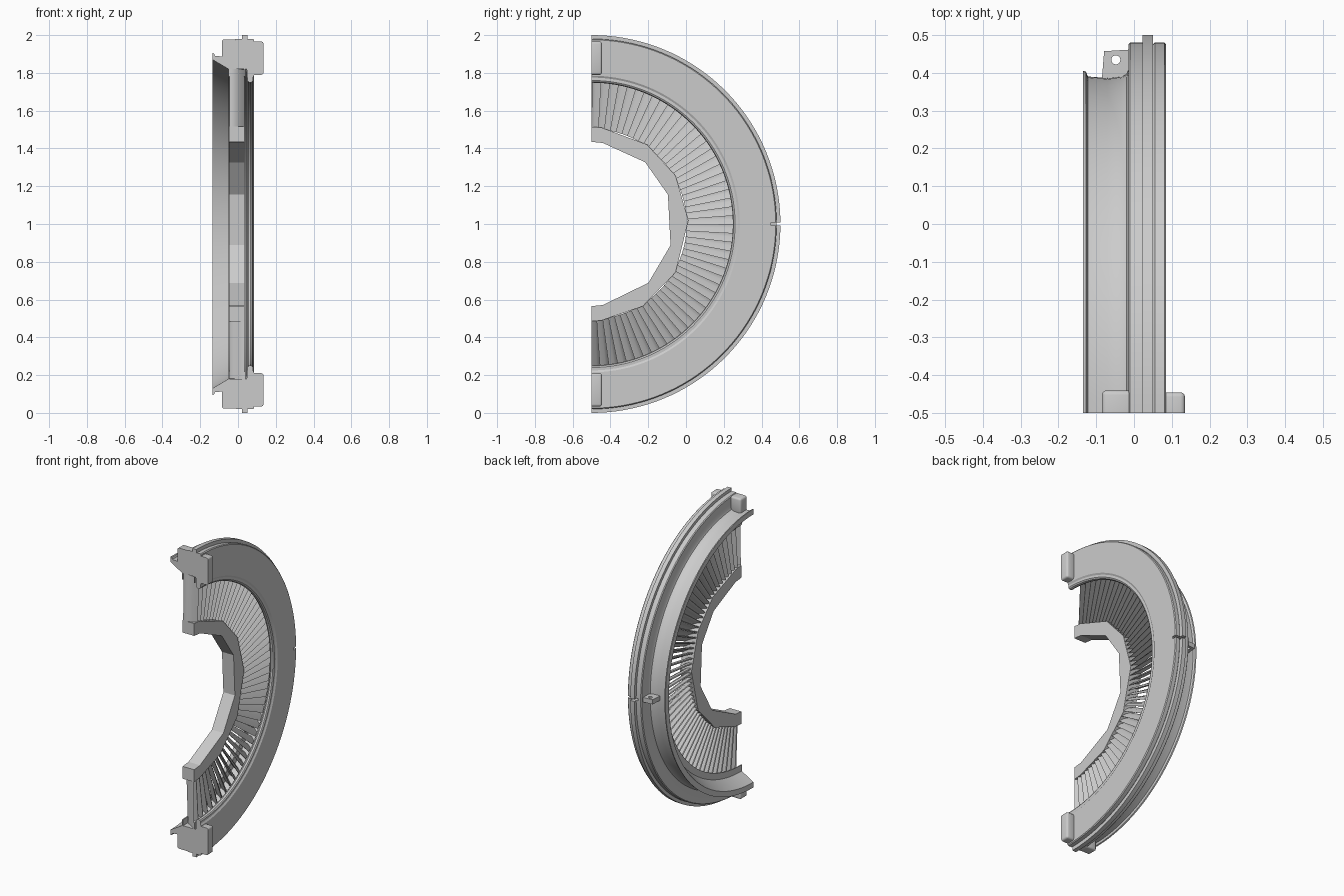
import bpy, bmesh, math
from mathutils import Vector
from math import sin, cos, pi, radians

if "Cube" in bpy.data.objects:
    bpy.data.objects.remove(bpy.data.objects["Cube"])

CY, CZ = -0.5, 1.0   # ring axis runs along x through this point


def polar(x, r, a):
    # angle 0 points up, growing clockwise towards +y
    return Vector((x, CY + r * sin(a), CZ + r * cos(a)))


def finish(bm, name, smooth=None):
    bmesh.ops.recalc_face_normals(bm, faces=bm.faces[:])
    me = bpy.data.meshes.new(name)
    bm.to_mesh(me)
    bm.free()
    ob = bpy.data.objects.new(name, me)
    bpy.context.scene.collection.objects.link(ob)
    if smooth:
        bpy.ops.object.select_all(action='DESELECT')
        ob.select_set(True)
        bpy.context.view_layer.objects.active = ob
        bpy.ops.object.shade_smooth_by_angle(angle=radians(smooth))
    return ob


def half_ring(name, profile, steps=72):
    # sweep a closed (x, r) profile through 180 degrees and cap both ends
    bm = bmesh.new()
    rows = [[bm.verts.new(polar(x, r, pi * i / steps)) for x, r in profile]
            for i in range(steps + 1)]
    n = len(profile)
    for a, b in zip(rows, rows[1:]):
        for j in range(n):
            k = (j + 1) % n
            bm.faces.new((a[j], a[k], b[k], b[j]))
    bm.faces.new(rows[0])
    bm.faces.new(rows[-1])
    return finish(bm, name, 30)


def prism(bm, bottom, offset):
    # closed solid from a polygon moved by an offset
    a = [bm.verts.new(p) for p in bottom]
    b = [bm.verts.new(Vector(p) + Vector(offset)) for p in bottom]
    bm.faces.new(a)
    bm.faces.new(b)
    for i in range(len(a)):
        k = (i + 1) % len(a)
        bm.faces.new((a[i], a[k], b[k], b[i]))


def box(bm, lo, hi):
    prism(bm, [(lo[0], lo[1], lo[2]), (hi[0], lo[1], lo[2]),
               (hi[0], hi[1], lo[2]), (lo[0], hi[1], lo[2])], (0, 0, hi[2] - lo[2]))


def cut(ob, cutter):
    cutter.hide_render = True
    m = ob.modifiers.new("cut", 'BOOLEAN')
    m.object, m.operation, m.solver = cutter, 'DIFFERENCE', 'EXACT'
    bpy.ops.object.select_all(action='DESELECT')
    ob.select_set(True)
    bpy.context.view_layer.objects.active = ob
    bpy.ops.object.modifier_apply(modifier=m.name)
    bpy.data.objects.remove(cutter)


# outer ring with conical flange on the left and rim lip
outer = half_ring("outer_ring", [
    (-.135, .87), (-.135, .905), (-.127, .903), (-.122, .89), (-.07, .886),
    (-.035, .889), (-.02, .896), (-.015, .908), (-.015, .975), (-.01, .98),
    (.022, .98), (.022, 1.0), (.05, 1.0), (.05, .975), (.055, .98), (.08, .98),
    (.085, .975), (.085, .785), (.079, .775), (.08, .76), (.075, .752),
    (.065, .748), (.055, .752), (.05, .76), (.046, .82), (-.05, .82)])

# locating notch at mid height of the rim
bm = bmesh.new()
box(bm, (.01, .45, .993), (.1, .52, 1.007))
cut(outer, finish(bm, "notch_cutter"))

# thin shroud fins either side of the blade tips
for name, x in (("left_shroud_fin", -.048), ("right_shroud_fin", .036)):
    half_ring(name, [(x - .003, .78), (x - .003, .86), (x + .003, .86), (x + .003, .78)])

# faceted inner ring
out_a = (6, 35, 60, 88, 120, 148, 174)
in_a = (8, 41, 69, 105, 136, 172)
pts = [(CY, CZ + .515)] + [polar(0, .513, radians(a))[1:] for a in out_a] + [(CY, CZ - .515)]
pts += [(CY, CZ - .435)] + [polar(0, .433, radians(a))[1:] for a in reversed(in_a)]
pts += [(CY, CZ + .435)]
bm = bmesh.new()
prism(bm, [(-.048, y, z) for y, z in pts], (.083, 0, 0))
finish(bm, "inner_ring")

# guide vanes: cambered airfoil section in (x, tangent)
N = 50
SECTION = [(-.044, -.022), (-.040, -.027), (-.015, -.022), (.010, -.003), (.034, .027),
           (.031, .027), (.004, .006), (-.020, -.009), (-.038, -.015)]
bm = bmesh.new()
for i in range(N):
    a = pi * (i + .5) / N
    tangent = Vector((0, cos(a), -sin(a)))
    rings = []
    for r, s in ((.503, .8), (.83, 1.05)):
        row = []
        for x, t in SECTION:
            p = polar(x, r, a) + tangent * t * s
            p.y = max(p.y, CY)
            row.append(bm.verts.new(p))
        rings.append(row)
    for row in rings:
        bm.faces.new(row)
    for j in range(len(SECTION)):
        k = (j + 1) % len(SECTION)
        bm.faces.new((rings[0][j], rings[0][k], rings[1][k], rings[1][j]))
finish(bm, "guide_vanes", 35)

# joint blocks at both ends of the half ring, mirrored about z = 1
for name, x0, x1, y1, r0, r1 in (("left_joint_block", -.085, -.005, -.44, .875, .977),
                                 ("right_joint_block", .07, .135, -.445, .79, .966)):
    for side, s in (("top", 1), ("bottom", -1)):
        z0, z1 = sorted((CZ + s * r0, CZ + s * r1))
        bm = bmesh.new()
        box(bm, (x0, CY, z0), (x1, y1, z1))
        edges = [e for e in bm.edges
                 if not all(abs(v.co.y - CY) < 1e-5 for v in e.verts)]
        bmesh.ops.bevel(bm, geom=edges, offset=.012, segments=3,
                        affect='EDGES', profile=.5)
        finish(bm, side + "_" + name, 40)

# lifting lug with hole on the outside of the flange
bm = bmesh.new()
prism(bm, [(-.086, .37, .985), (-.079, .457, .985), (-.012, .461, .985),
           (-.012, .37, .985)], (0, 0, .03))
lug = finish(bm, "lifting_lug")
bm = bmesh.new()
prism(bm, [(-.048 + .012 * cos(2 * pi * i / 20), .434 + .012 * sin(2 * pi * i / 20), .95)
           for i in range(20)], (0, 0, .1))
cut(lug, finish(bm, "hole_cutter"))
